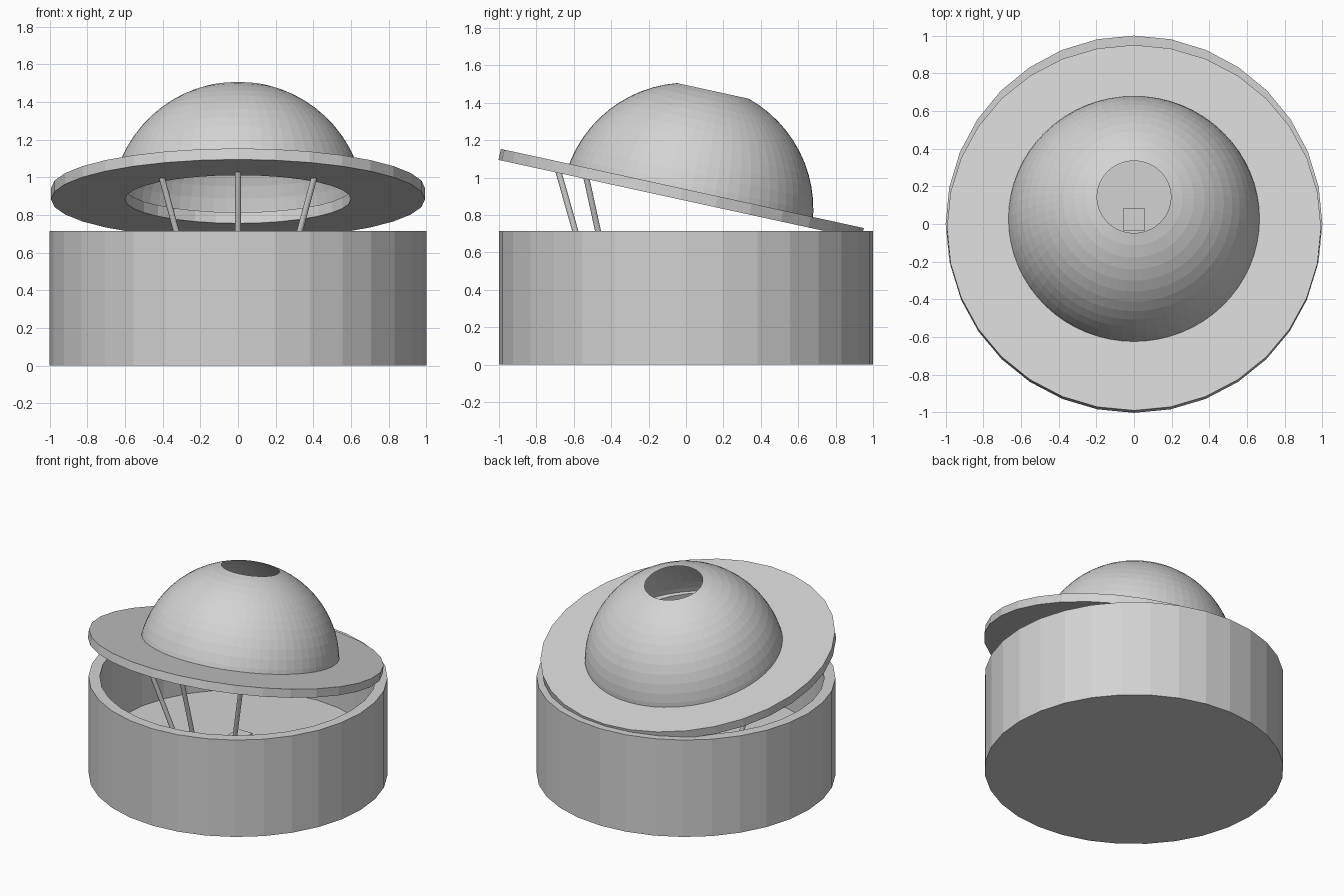
import bpy, math
from mathutils import Vector, Matrix

if "Cube" in bpy.data.objects:
    bpy.data.objects.remove(bpy.data.objects["Cube"])

grey = bpy.data.materials.new("light grey")
grey.diffuse_color = (0.65, 0.65, 0.65, 1)
grey.use_nodes = True
grey.node_tree.nodes["Principled BSDF"].inputs["Base Color"].default_value = grey.diffuse_color


def make(name, verts, faces):
    me = bpy.data.meshes.new(name)
    me.from_pydata(verts, [], faces)
    me.materials.append(grey)
    ob = bpy.data.objects.new(name, me)
    bpy.context.collection.objects.link(ob)
    return ob


def lathe(name, profile, n, closed=False, caps=False):
    """Spin (radius, z) points around z; profile runs with outward faces."""
    verts, faces = [], []
    for r, z in profile:
        for i in range(n):
            a = 2 * math.pi * i / n
            verts.append((r * math.cos(a), r * math.sin(a), z))
    m = len(profile)
    for j in range(m if closed else m - 1):
        k = (j + 1) % m
        for i in range(n):
            i2 = (i + 1) % n
            faces.append((j * n + i, j * n + i2, k * n + i2, k * n + i))
    if caps:
        faces.append(tuple(reversed(range(n))))
        faces.append(tuple(range((m - 1) * n, m * n)))
    return make(name, verts, faces)


TILT = Matrix.Rotation(-math.radians(12.3), 4, 'X')

# Open round tub with a raised floor
lathe("tub", [(1.0, 0), (1.0, 0.715), (0.925, 0.715), (0.925, 0.19)], 32, caps=True)

# Small block in the middle of the floor
s = 0.059
block = lathe("floor_block", [(s * math.sqrt(2), 0.19), (s * math.sqrt(2), 0.285)], 4, caps=True)
block.matrix_world = Matrix.Translation((0, 0.024, 0)) @ Matrix.Rotation(math.pi / 4, 4, 'Z')

# Tilted ring lid
lid = lathe("lid", [(0.993, -0.03), (0.993, 0.03), (0.6, 0.03), (0.6, -0.03)], 32, closed=True)
lid.matrix_world = Matrix.Translation((0, -0.026, 0.912)) @ TILT

# Dome with a round opening at its top, starting inside the lid
R = 0.675
prof = [(R * math.sin(math.radians(5.625 * i)), R * math.cos(math.radians(5.625 * i)))
        for i in range(15, 2, -1)]
dome = lathe("dome", prof, 64)
dome.matrix_world = Matrix.Translation((0, 0.006, 0.832)) @ TILT


# Slanted props holding up the front of the lid
def prop(name, top, bottom):
    top, bottom = Vector(top), Vector(bottom)
    d = top - bottom
    ob = lathe(name, [(0.016, 0), (0.016, d.length)], 12, caps=True)
    ob.matrix_world = Matrix.Translation(bottom) @ d.to_track_quat('Z', 'Y').to_matrix().to_4x4()


prop("middle_prop", (0, -0.683, 1.035), (0, -0.443, 0.19))
for side, x in (("left", -1), ("right", 1)):
    prop(side + "_prop", (x * 0.405, -0.533, 1.0), (x * 0.187, -0.356, 0.19))
